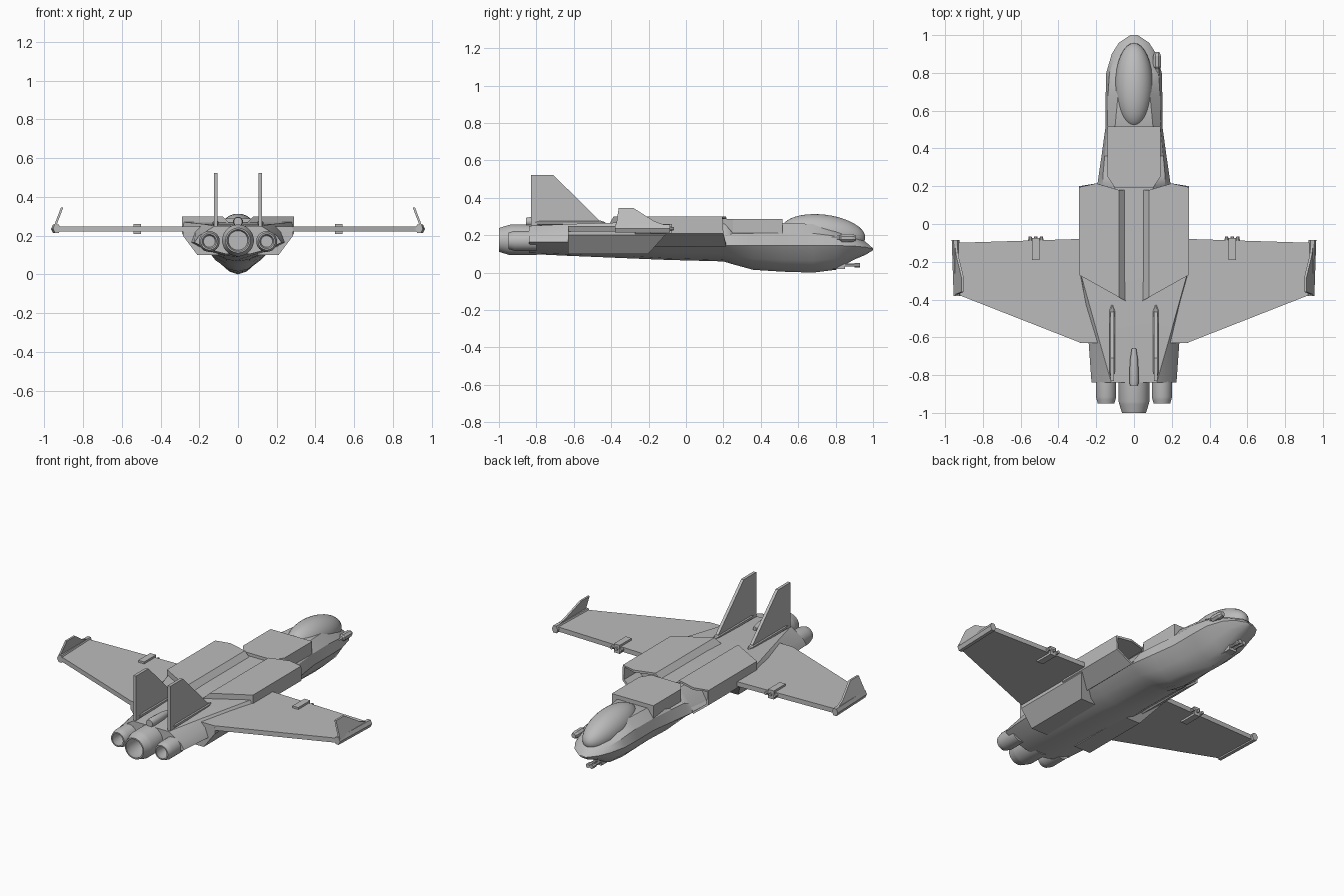
import bpy, bmesh, math
from mathutils import Vector

cube = bpy.data.objects.get("Cube")
if cube:
    bpy.data.objects.remove(cube)

grey = bpy.data.materials.new("hull_grey")
grey.use_nodes = True
grey.diffuse_color = (0.5, 0.5, 0.5, 1)
grey.node_tree.nodes["Principled BSDF"].inputs["Base Color"].default_value = (0.5, 0.5, 0.5, 1)


def finish(obj, smooth, mirror):
    obj.data.materials.append(grey)
    if smooth:
        bpy.ops.object.select_all(action='DESELECT')
        obj.select_set(True)
        bpy.context.view_layer.objects.active = obj
        bpy.ops.object.shade_smooth_by_angle(angle=math.radians(smooth))
    if mirror:
        obj.modifiers.new("Mirror", 'MIRROR')
    return obj


def loft(name, rings, smooth=0, mirror=False, recess=None):
    """Skin equal-length rings of points, cap both ends; recess hollows the first cap."""
    bm = bmesh.new()
    rows = [[bm.verts.new(p) for p in ring] for ring in rings]
    n = len(rows[0])
    for a, b in zip(rows, rows[1:]):
        for i in range(n):
            j = (i + 1) % n
            bm.faces.new((a[i], a[j], b[j], b[i]))
    mouth = bm.faces.new(rows[0])
    bm.faces.new(rows[-1][::-1])
    bmesh.ops.recalc_face_normals(bm, faces=bm.faces[:])
    if recess:
        rim, depth = recess
        bmesh.ops.inset_region(bm, faces=[mouth], thickness=rim)
        floor = bmesh.ops.extrude_discrete_faces(bm, faces=[mouth])["faces"][0]
        bmesh.ops.translate(bm, verts=floor.verts[:], vec=(0, -depth, 0))
    mesh = bpy.data.meshes.new(name)
    bm.to_mesh(mesh)
    bm.free()
    obj = bpy.data.objects.new(name, mesh)
    bpy.context.collection.objects.link(obj)
    return finish(obj, smooth, mirror)


def slab(name, outline, offset, mirror=False):
    pts = [Vector(p) for p in outline]
    return loft(name, [pts, [p + Vector(offset) for p in pts]], mirror=mirror)


def box(name, x, y, z, mirror=False):
    base = [(x[0], y[0], z[0]), (x[1], y[0], z[0]), (x[1], y[1], z[0]), (x[0], y[1], z[0])]
    return slab(name, base, (0, 0, z[1] - z[0]), mirror)


def lathe(name, profile, x, z, sides=28, mirror=False):
    """Turn (radius, y) pairs around a lengthwise axis."""
    turns = [math.tau * (i + 0.5) / sides for i in range(sides)]
    rings = [[(x + r * math.cos(t), y, z + r * math.sin(t)) for t in turns] for r, y in profile]
    return loft(name, rings, 40 if sides > 8 else 0, mirror)


# Fuselage: y, deck half-width and height, shoulder, chine, keel height
stations = [
    (-.84, .12, .25, .2, .2, .225, .165, .1),
    (-.63, .18, .26, .22, .22, .24, .165, .09),
    (-.27, .28, .27, .285, .24, .25, .19, .075),
    (-.1, .1, .27, .165, .19, .2, .155, .068),
    (.2, .1, .27, .165, .19, .195, .145, .06),
    (.25, .11, .215, .165, .21, .188, .145, .045),
    (.36, .13, .215, .155, .21, .172, .145, .015),
    (.52, .1, .265, .14, .21, .15, .145, .005),
    (.68, .085, .26, .138, .21, .15, .145, 0),
    (.8, .07, .235, .13, .195, .147, .145, .015),
    (.9, .04, .195, .1, .17, .118, .142, .07),
    (.96, .02, .165, .06, .15, .08, .136, .095),
    (1, .005, .13, .015, .129, .02, .126, .12)]
rings = []
for y, tw, zt, sx, sz, cx, cz, kz in stations:
    half = [(tw, zt), (sx, sz), (cx, cz), (cx * .68, kz + .45 * (cz - kz)), (cx * .3, kz + .1 * (cz - kz))]
    rings.append([(x, y, z) for x, z in half] + [(0, y, kz)]
                 + [(-x, y, z) for x, z in reversed(half)] + [(0, y, zt)])
loft("fuselage", rings, smooth=32)

# Canopy and the raised block behind it
bpy.ops.mesh.primitive_uv_sphere_add(segments=32, ring_count=20, location=(0, .735, .21),
                                     rotation=(math.radians(-7), 0, 0))
canopy = bpy.context.object
canopy.name = "canopy"
canopy.scale = (.1, .225, .1)
finish(canopy, 40, False)

plan = [(-.14, .515), (-.14, .25), (-.1, .19), (.1, .19), (.14, .25), (.14, .515)]
slab("dorsal_block", [(x, y, .2) for x, y in plan], (0, 0, .088))

# Intake nacelles with hollow mouths and slanted rear ends
mouth = [(.08, .18, .3), (.2, .215, .3), (.29, .195, .3), (.29, .2, .21), (.2, .215, .14), (.04, .18, .26)]
tail = [(x, -.27 - .56 * (.29 - x), z) for x, y, z in mouth]
loft("intake_nacelles", [mouth, tail], mirror=True, recess=(.014, .14))

# Wings, root fairings and wingtips
slab("wings", [(.15, -.075, .22), (.95, -.1, .22), (.93, -.375, .22), (.28, -.63, .22), (.15, -.63, .22)],
     (0, 0, .028), mirror=True)
section = [(.1, .236), (.285, .236), (.285, .2), (.21, .1), (.1, .1)]
loft("wing_root_fairings", [[(x, -.63, z) for x, z in section],
                            [(x, -.08 - .9 * (.236 - z), z) for x, z in section]], mirror=True)

hexagon = [math.tau * i / 6 for i in range(6)]
loft("wingtip_rails", [[(x + .02 * math.cos(t), y, .235 + .025 * math.sin(t)) for t in hexagon]
                       for x, y in ((.935, -.38), (.945, -.085))], mirror=True)
profile = [(-.375, .245), (-.36, .345), (-.28, .345), (-.17, .275), (-.1, .25)]
slab("winglets", [(.94 - (z - .245) * .38, y, z) for y, z in profile], (.012, 0, 0), mirror=True)

# Wing guns
box("wing_gun_mounts", (.5, .54), (-.19, -.075), (.208, .26), mirror=True)
for name, x in (("inner", .49), ("middle", .52), ("outer", .55)):
    lathe(name + "_wing_guns", [(.009, -.26), (.013, -.22), (.013, -.1), (.009, -.065)], x, .235, 8, True)

# Twin tail fins with base strips, and the central tail boom
fin = [(-.83, .24), (-.83, .523), (-.71, .523), (-.44, .255)]
slab("tail_fins", [(.107, y, z) for y, z in fin], (.018, 0, 0), mirror=True)
lathe("fin_bases", [(.004, -.83), (.016, -.78), (.016, -.46), (.004, -.43)], .116, .265, 8, True)
lathe("tail_boom", [(.022, -.855), (.026, -.83), (.022, -.72), (.012, -.66)], 0, .272, 12)

# Engine nozzles
lathe("centre_nozzle", [(.082, -.8), (.082, -.94), (.078, -.955), (.064, -1), (.056, -1), (.066, -.95),
                        (.05, -.86), (.01, -.86)], 0, .175)
lathe("side_nozzles", [(.054, -.8), (.054, -.915), (.05, -.93), (.044, -.95), (.036, -.95), (.042, -.92),
                       (.03, -.86), (.005, -.86)], .148, .17, mirror=True)

# Chin gun and side sensor pod
box("chin_gun_body", (-.025, .025), (.74, .85), (.02, .065))
lathe("chin_gun_barrels", [(.009, .83), (.009, .9), (.013, .9), (.013, .93)], .013, .04, 8, True)
lathe("side_pod", [(.008, .68), (.014, .72), (.014, .82), (.022, .83), (.022, .89), (.014, .91)], .122, .185, 8)
